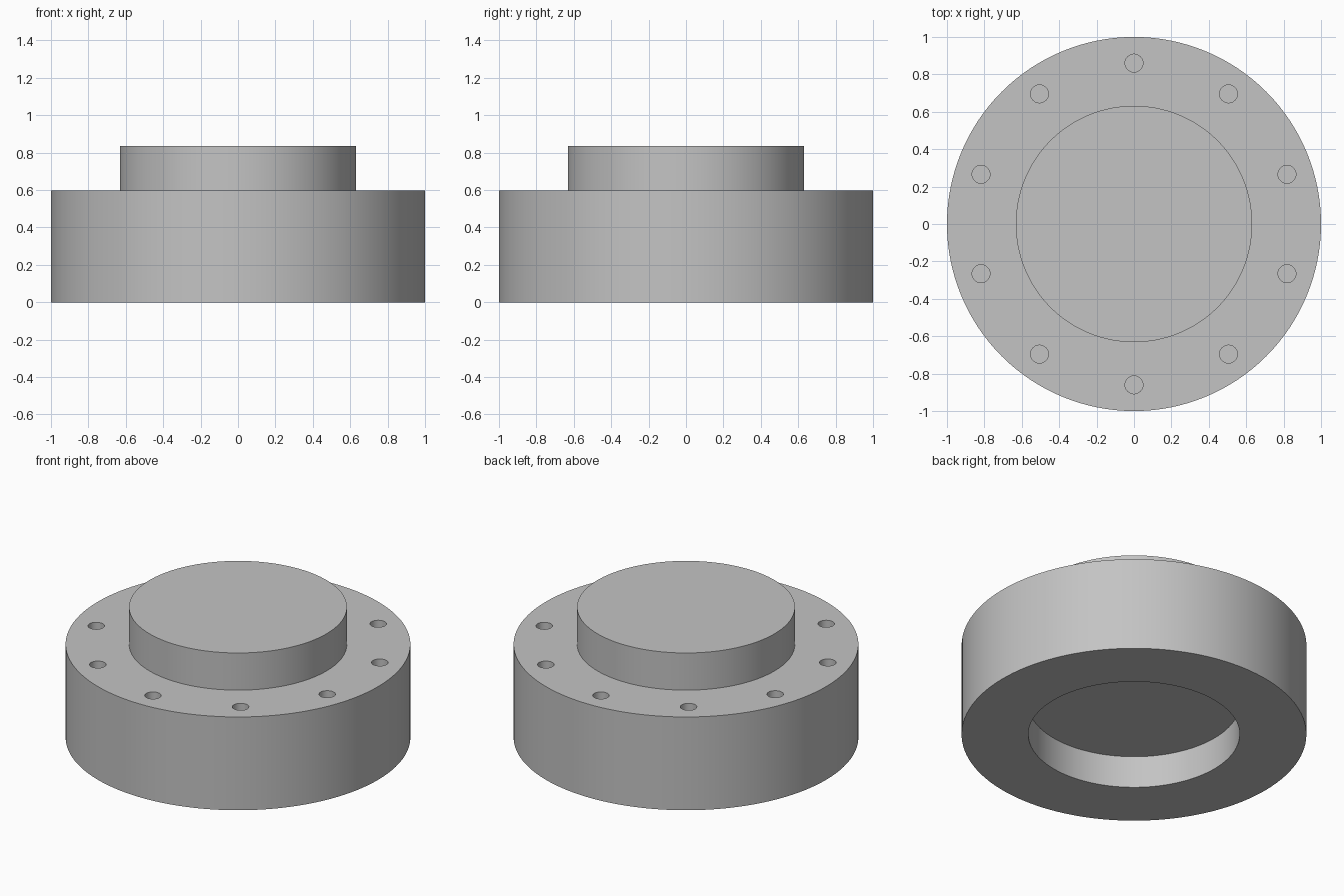
import bpy, bmesh
from math import pi, sin, cos
from mathutils import Matrix, Vector

SIDES = 128
HOLES, HOLE_RING, HOLE_RADIUS, HOLE_DEPTH = 10, 0.86, 0.048, 0.2
BASE_TOP = 0.597

cube = bpy.data.objects.get("Cube")
if cube:
    bpy.data.objects.remove(cube, do_unlink=True)

# One grey for the whole part
grey = bpy.data.materials.new("machined_grey")
grey.use_nodes = True
colour = (0.55, 0.55, 0.55, 1)
grey.diffuse_color = colour
grey.node_tree.nodes["Principled BSDF"].inputs["Base Color"].default_value = colour


def make_object(name, bm):
    bmesh.ops.recalc_face_normals(bm, faces=bm.faces)
    mesh = bpy.data.meshes.new(name)
    bm.to_mesh(mesh)
    bm.free()
    mesh.materials.append(grey)
    obj = bpy.data.objects.new(name, mesh)
    bpy.context.collection.objects.link(obj)
    return obj


# Flange body: round base, raised boss on top, shallow round recess below
profile = [(0.613, 0.205), (0.613, 0), (1, 0), (1, BASE_TOP),
           (0.632, BASE_TOP), (0.632, 0.835)]
bm = bmesh.new()
rings = [[bm.verts.new((r * cos(2 * pi * i / SIDES), r * sin(2 * pi * i / SIDES), z))
          for i in range(SIDES)] for r, z in profile]
for low, high in zip(rings, rings[1:]):
    for i in range(SIDES):
        j = (i + 1) % SIDES
        bm.faces.new((low[i], low[j], high[j], high[i]))
bm.faces.new(rings[0])
bm.faces.new(rings[-1])
flange = make_object("flange_body", bm)

# Ring of blind bolt holes
bm = bmesh.new()
for k in range(HOLES):
    angle = pi / 2 + 2 * pi * k / HOLES
    centre = Vector((HOLE_RING * cos(angle), HOLE_RING * sin(angle), BASE_TOP))
    bmesh.ops.create_cone(bm, cap_ends=True, segments=32, radius1=HOLE_RADIUS,
                          radius2=HOLE_RADIUS, depth=2 * HOLE_DEPTH,
                          matrix=Matrix.Translation(centre))
cutter = make_object("bolt_hole_cutter", bm)
cutter.hide_render = True

bpy.ops.object.select_all(action='DESELECT')
flange.select_set(True)
bpy.context.view_layer.objects.active = flange
cut = flange.modifiers.new("bolt_holes", 'BOOLEAN')
cut.operation = 'DIFFERENCE'
cut.solver = 'EXACT'
cut.object = cutter
bpy.ops.object.modifier_apply(modifier=cut.name)
bpy.data.objects.remove(cutter, do_unlink=True)

bpy.ops.object.shade_smooth_by_angle()
